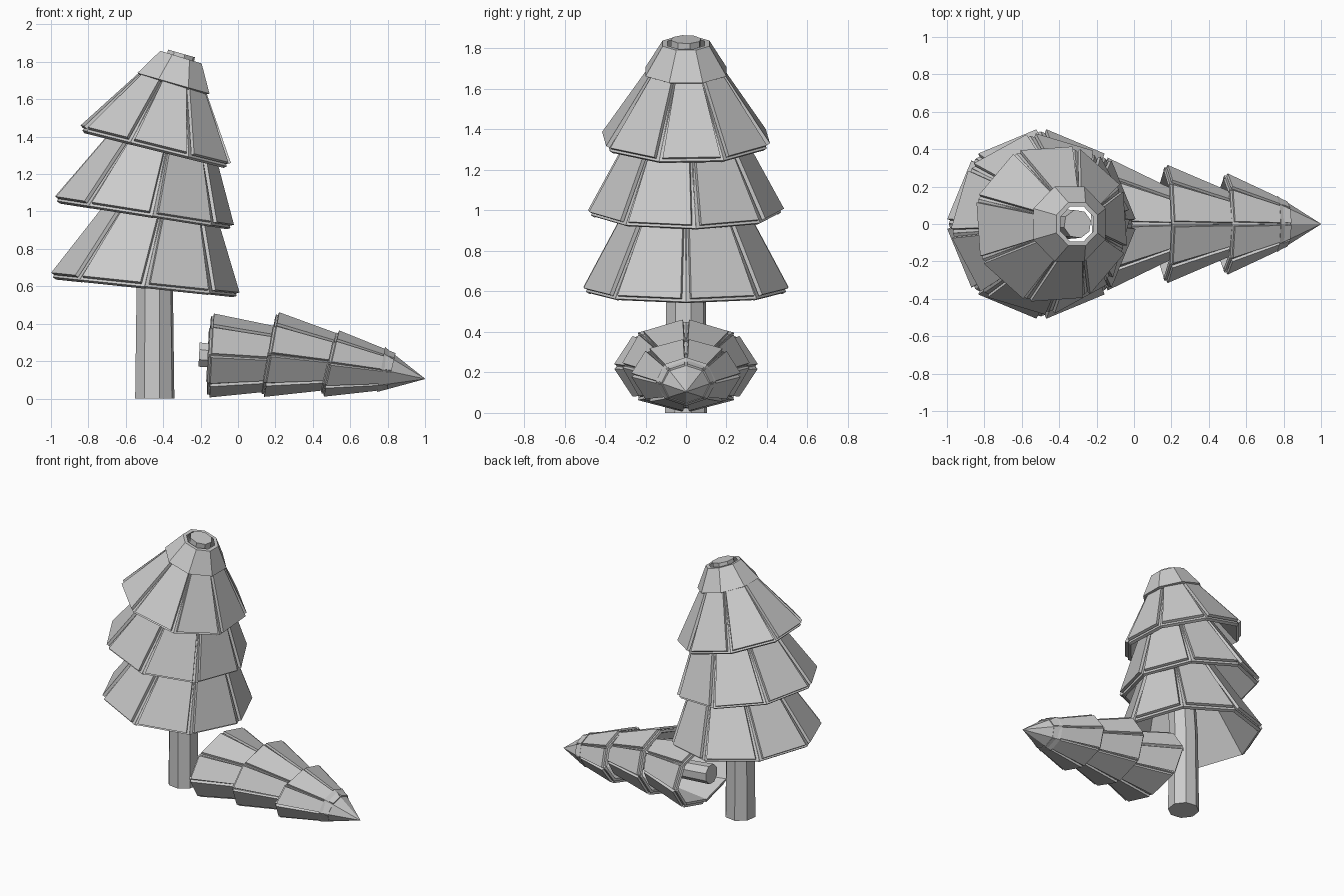
import bpy, bmesh
from math import sin, cos, radians
from mathutils import Vector

cube = bpy.data.objects.get("Cube")
if cube:
    bpy.data.objects.remove(cube, do_unlink=True)

SIDES = 8
STEP = 360 / SIDES

grey = bpy.data.materials.new("plain grey")
grey.use_nodes = True
grey.diffuse_color = (0.6, 0.6, 0.6, 1)
grey.node_tree.nodes["Principled BSDF"].inputs["Base Color"].default_value = (0.6, 0.6, 0.6, 1)


def ring_point(ring, degrees):
    """Point on a ring (x, z, pitch, width radius, squashed radius)."""
    x, z, pitch, wide, tall = ring
    p, a = radians(pitch), radians(degrees)
    across = Vector((cos(p), 0, -sin(p)))
    return Vector((x, 0, z)) + across * tall * cos(a) + Vector((0, wide * sin(a), 0))


def finish(name, bm):
    bmesh.ops.recalc_face_normals(bm, faces=bm.faces)
    mesh = bpy.data.meshes.new(name)
    bm.to_mesh(mesh)
    bm.free()
    mesh.materials.append(grey)
    obj = bpy.data.objects.new(name, mesh)
    bpy.context.collection.objects.link(obj)
    return obj


def loft(name, rings, turn=0, hollow=False):
    """Skin a chain of octagons; hollow joins the last back to the first."""
    bm = bmesh.new()
    loops = [[bm.verts.new(ring_point(r, turn + i * STEP)) for i in range(SIDES)] for r in rings]
    pairs = list(zip(loops, loops[1:]))
    if hollow:
        pairs.append((loops[-1], loops[0]))
    else:
        bm.faces.new(loops[0])
        bm.faces.new(loops[-1])
    for low, high in pairs:
        for i in range(SIDES):
            j = (i + 1) % SIDES
            bm.faces.new((low[i], low[j], high[j], high[i]))
    return finish(name, bm)


def plate(bm, base, top, middle, half, near, far, extra):
    """One sloping trapezoid slab, sunk from near to far below the cone."""
    b0, b1 = ring_point(base, middle - half), ring_point(base, middle + half)
    t0, t1 = ring_point(top, middle - half), ring_point(top, middle + half)
    normal = (b1 - b0).cross(t0 - b0).normalized()
    if normal.dot(b0 - Vector((base[0], 0, base[1]))) < 0:
        normal.negate()
    b0, b1 = b0 + (b0 - t0).normalized() * extra, b1 + (b1 - t1).normalized() * extra
    outer = [bm.verts.new(c - normal * near) for c in (b0, b1, t1, t0)]
    inner = [bm.verts.new(c - normal * far) for c in (b0, b1, t1, t0)]
    bm.faces.new(outer)
    bm.faces.new(inner[::-1])
    for i in range(4):
        j = (i + 1) % 4
        bm.faces.new((outer[i], inner[i], inner[j], outer[j]))


def tier(name, base, top, turn, thick):
    """Ring of two-layer branch panels."""
    bm = bmesh.new()
    for i in range(SIDES):
        middle = turn + i * STEP
        plate(bm, base, top, middle, 19.5, 0, thick * 0.45, 0)
        plate(bm, base, top, middle, 21.5, thick * 0.5, thick, thick * 0.3)
    return finish(name, bm)


def round_ring(x, z, pitch, r):
    return (x, z, pitch, r, r)


# Standing trunk, bending towards the fallen piece
loft("standing_trunk", [
    round_ring(-0.445, 0.0, 0, 0.108),
    round_ring(-0.445, 0.6, 2, 0.1),
    round_ring(-0.41, 1.2, 9, 0.09),
    round_ring(-0.35, 1.65, 14, 0.08),
    round_ring(-0.302, 1.845, 16, 0.077),
], turn=14)

# Standing branch tiers
tier("standing_lower_tier", round_ring(-0.495, 0.62, 6, 0.507),
     round_ring(-0.38, 1.12, 10, 0.24), STEP / 2, 0.045)
tier("standing_middle_tier", round_ring(-0.5, 1.005, 9, 0.485),
     round_ring(-0.375, 1.47, 13, 0.23), STEP / 2 + 6, 0.045)
tier("standing_upper_tier", round_ring(-0.44, 1.36, 14, 0.43),
     round_ring(-0.345, 1.71, 16, 0.18), 4, 0.045)

# Hollow collar around the break
loft("broken_collar", [
    round_ring(-0.345, 1.685, 16, 0.217),
    round_ring(-0.305, 1.825, 17, 0.125),
    round_ring(-0.305, 1.825, 17, 0.1),
    round_ring(-0.345, 1.675, 16, 0.19),
], turn=STEP / 2, hollow=True)

# Fallen top: trunk, squashed tiers and pointed tip
loft("fallen_trunk", [
    round_ring(-0.208, 0.235, 93, 0.07),
    round_ring(0.7, 0.15, 98, 0.05),
], turn=STEP / 2)
tier("fallen_lower_tier", (-0.14, 0.23, 93, 0.355, 0.225),
     (0.22, 0.21, 96, 0.18, 0.17), STEP / 2, 0.035)
tier("fallen_middle_tier", (0.18, 0.235, 100, 0.315, 0.23),
     (0.52, 0.195, 100, 0.17, 0.15), STEP / 2, 0.035)
tier("fallen_upper_tier", (0.5, 0.187, 103, 0.27, 0.182),
     (0.82, 0.145, 103, 0.12, 0.1), STEP / 2, 0.035)
loft("fallen_tip", [
    (0.765, 0.155, 100, 0.15, 0.122),
    (1.0, 0.105, 100, 0.001, 0.001),
])
